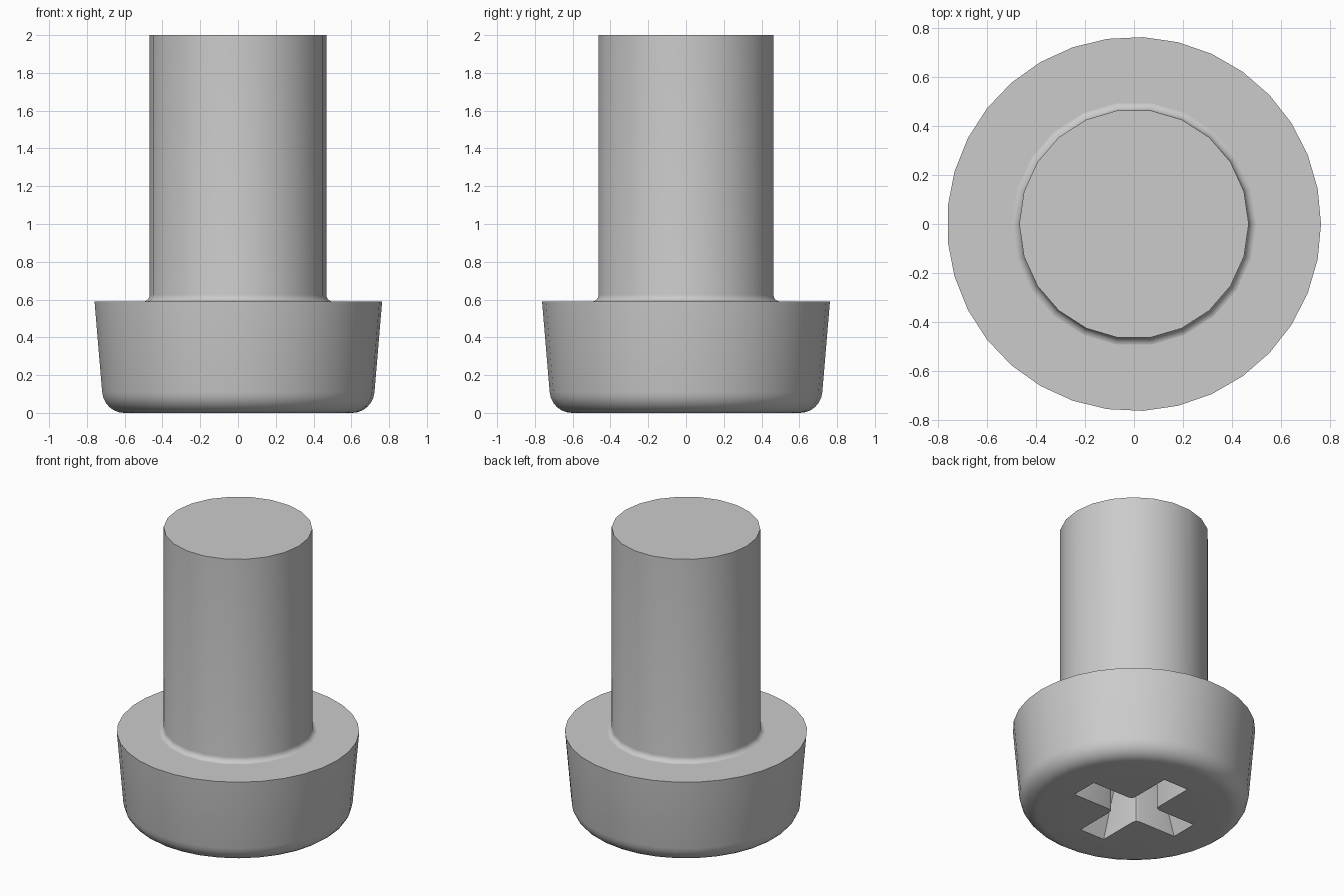
import bpy, bmesh
from math import sin, cos, pi, radians

cube = bpy.data.objects.get("Cube")
if cube:
    bpy.data.objects.remove(cube, do_unlink=True)

steel = bpy.data.materials.new("grey steel")
steel.use_nodes = True
colour = (0.6, 0.6, 0.6, 1)
steel.diffuse_color = colour
steel.node_tree.nodes["Principled BSDF"].inputs["Base Color"].default_value = colour


def make_object(name, bm):
    bmesh.ops.recalc_face_normals(bm, faces=bm.faces)
    mesh = bpy.data.meshes.new(name)
    bm.to_mesh(mesh)
    bm.free()
    mesh.materials.append(steel)
    obj = bpy.data.objects.new(name, mesh)
    bpy.context.collection.objects.link(obj)
    return obj


def loft(name, rings):
    """Bridge equal closed rings of points and cap both ends."""
    bm = bmesh.new()
    loops = [[bm.verts.new(p) for p in ring] for ring in rings]
    n = len(loops[0])
    for a, b in zip(loops, loops[1:]):
        for i in range(n):
            j = (i + 1) % n
            bm.faces.new((a[i], a[j], b[j], b[i]))
    bm.faces.new(loops[0])
    bm.faces.new(loops[-1])
    return make_object(name, bm)


def lathe(name, profile, sides):
    turns = [2 * pi * i / sides for i in range(sides)]
    return loft(name, [[(r * cos(t), r * sin(t), z) for t in turns] for r, z in profile])


def arc(cr, cz, rr, rz, start, end, steps=6):
    angles = [radians(start + (end - start) * i / steps) for i in range(steps + 1)]
    return [(cr + rr * cos(a), cz + rz * sin(a)) for a in angles]


def smooth(obj):
    bpy.ops.object.select_all(action="DESELECT")
    obj.select_set(True)
    bpy.context.view_layer.objects.active = obj
    bpy.ops.object.shade_smooth_by_angle(angle=radians(30))


# Tapered head with a rounded lower rim
head = lathe("screw_head", arc(0.605, 0.12, 0.118, 0.12, -90, -5) + [(0.763, 0.59)], 33)

# Straight shank with a small fillet where it meets the head
shank = lathe("shank", arc(0.505, 0.625, 0.037, 0.036, 270, 180) + [(0.468, 2.0)], 22)


# Cross recess: four arms with sloping ends and softened inner corners
def cross(z, reach, half=0.095):
    quarter = [(reach, -half), (reach, half), (half + 0.03, half),
               (half + 0.008, half + 0.008), (half, half + 0.03)]
    ring = []
    for k in range(4):
        c, s = cos(k * pi / 2), sin(k * pi / 2)
        ring += [(x * c - y * s, x * s + y * c, z) for x, y in quarter]
    return ring


cutter = loft("recess_cutter", [cross(-0.05, 0.426), cross(0.36, 0.295)])
cutter.hide_render = True

cut = head.modifiers.new("cross recess", "BOOLEAN")
cut.operation = "DIFFERENCE"
cut.solver = "EXACT"
cut.object = cutter
bpy.context.view_layer.objects.active = head
head.select_set(True)
bpy.ops.object.modifier_apply(modifier=cut.name)
bpy.data.objects.remove(cutter, do_unlink=True)

for part in (head, shank):
    smooth(part)
